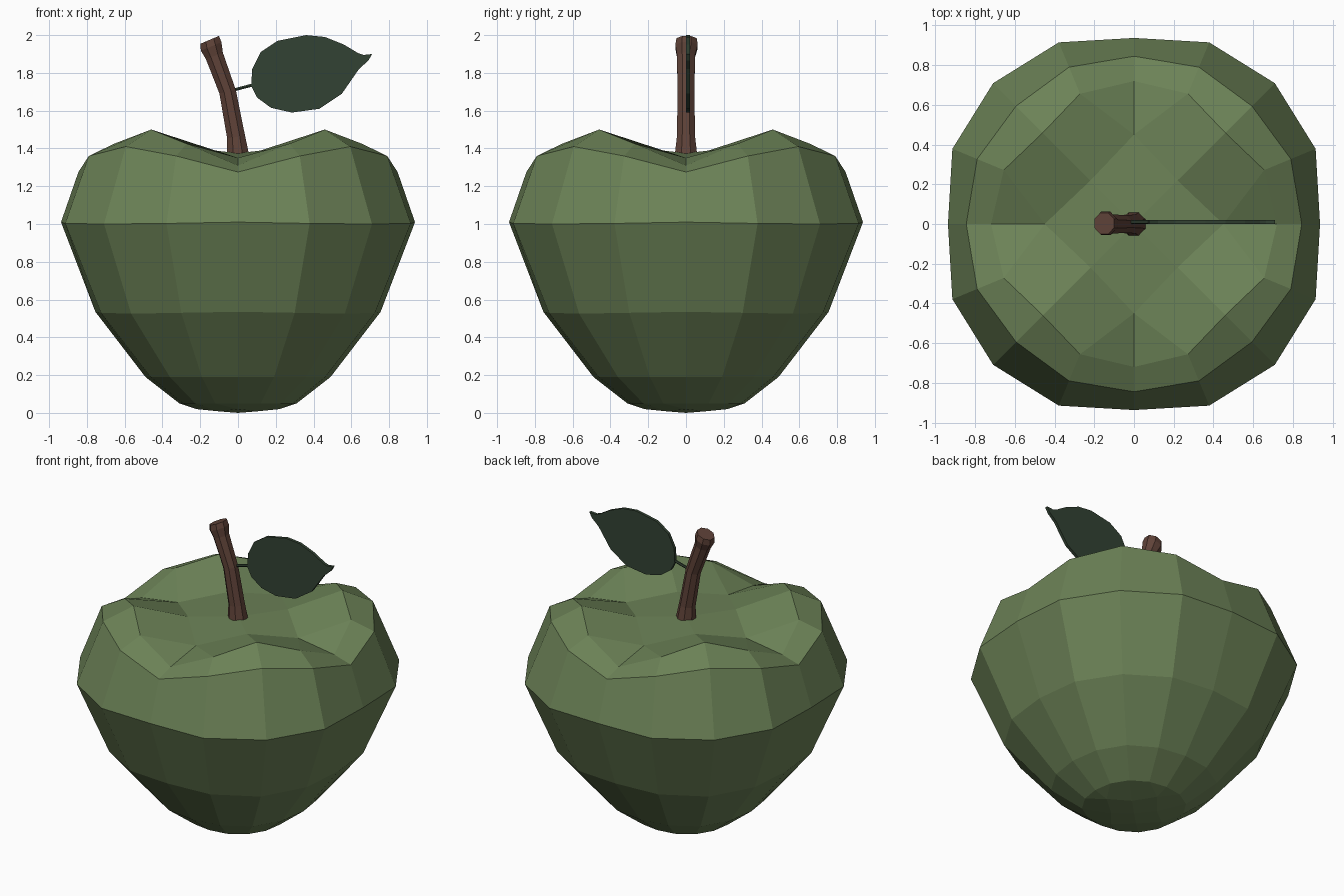
import bpy, bmesh
from math import sin, cos, pi, radians
from mathutils import Vector, Matrix

if "Cube" in bpy.data.objects:
    bpy.data.objects.remove(bpy.data.objects["Cube"])


def finish(bm, name, colour):
    bmesh.ops.recalc_face_normals(bm, faces=bm.faces[:])
    mesh = bpy.data.meshes.new(name)
    bm.to_mesh(mesh)
    bm.free()
    obj = bpy.data.objects.new(name, mesh)
    bpy.context.collection.objects.link(obj)
    mat = bpy.data.materials.new(name + "_colour")
    mat.diffuse_color = (*colour, 1)
    mat.use_nodes = True
    mat.node_tree.nodes["Principled BSDF"].inputs["Base Color"].default_value = mat.diffuse_color
    mesh.materials.append(mat)
    return obj


def bridge(bm, a, b):
    n = len(a)
    for i in range(n):
        bm.faces.new((a[i], a[(i + 1) % n], b[(i + 1) % n], b[i]))


def polar(bm, r, z, angle):
    return bm.verts.new((r * cos(angle), r * sin(angle), z))


def quad_cap(bm, ring, corner, mid, centre_z):
    """Close a 16-sided ring with a 4 x 4 quad grid, its corners on the axes."""
    c = [polar(bm, *corner, k * pi / 2) for k in range(4)]
    m = [polar(bm, *mid, k * pi / 2 + pi / 4) for k in range(4)]
    o = bm.verts.new((0, 0, centre_z))
    for k in range(4):
        j = 4 * k
        bm.faces.new((ring[j], ring[j + 1], c[k]))
        bm.faces.new((ring[j - 1], ring[j], c[k]))
        bm.faces.new((ring[j + 1], ring[j + 2], m[k], c[k]))
        bm.faces.new((ring[j + 2], ring[j + 3], c[(k + 1) % 4], m[k]))
        bm.faces.new((o, m[k - 1], c[k], m[k]))


# Apple body: each ring gives (radius, z) on the axis, at 22.5 and at 45 degrees
RINGS = [
    ((.31, .05), (.315, .05), (.32, .05)),
    ((.49, .19), (.50, .19), (.51, .19)),
    ((.755, .535), (.785, .53), (.80, .525)),
    ((.937, 1.01), (.99, 1.003), (1.003, 1.0)),
    ((.845, 1.275), (.855, 1.36), (.84, 1.41)),
    ((.72, 1.31), (.71, 1.425), (.65, 1.50)),
]
bm = bmesh.new()
rings = []
for spec in RINGS:
    rings.append([polar(bm, *spec[(0, 1, 2, 1)[i % 4]], i * pi / 8) for i in range(16)])
for a, b in zip(rings, rings[1:]):
    bridge(bm, a, b)
quad_cap(bm, rings[0], (.22, .02), (.14, .008), 0)
quad_cap(bm, rings[-1], (.45, 1.35), (.31, 1.40), 1.375)
finish(bm, "apple_body", (.15, .225, .095))


# Tapered tube along a path of (x, y, z, radius, tilt)
def tube(bm, path, sides):
    prev = None
    for x, y, z, r, tilt in path:
        rot = Matrix.Rotation(radians(tilt), 3, 'Y')
        ring = []
        for i in range(sides):
            a = 2 * pi * (i + .5) / sides
            ring.append(bm.verts.new(Vector((x, y, z)) + rot @ Vector((r * cos(a), r * sin(a), 0))))
        if prev:
            bridge(bm, prev, ring)
        else:
            bm.faces.new(ring)
        prev = ring
    bm.faces.new(prev)


# Stem: bent octagonal stalk
bm = bmesh.new()
tube(bm, [(0, 0, 1.36, .065, 0), (-.01, 0, 1.46, .052, -7), (-.055, 0, 1.70, .048, -13),
          (-.125, 0, 1.89, .052, -21), (-.142, .003, 1.94, .064, -23), (-.150, .003, 1.975, .058, -23)], 8)
finish(bm, "stem", (.115, .055, .04))

# Leaf: flat outline in the x-z plane with a small thickness
OUTLINE = [(.07, 1.73), (.075, 1.82), (.12, 1.91), (.21, 1.97), (.36, 2.0), (.46, 1.99),
           (.56, 1.95), (.635, 1.905), (.665, 1.895), (.71, 1.90), (.69, 1.865), (.64, 1.82),
           (.55, 1.69), (.43, 1.61), (.285, 1.59), (.175, 1.615), (.10, 1.67)]
bm = bmesh.new()
front = [bm.verts.new((x, 0, z)) for x, z in OUTLINE]
back = [bm.verts.new((x, .02, z)) for x, z in OUTLINE]
bm.faces.new(front)
bm.faces.new(back)
bridge(bm, front, back)
finish(bm, "leaf", (.032, .055, .033))

# Leaf stalk joining the leaf to the stem
bm = bmesh.new()
tube(bm, [(-.04, .01, 1.705, .009, 75), (.10, .01, 1.742, .009, 75)], 6)
finish(bm, "leaf_stalk", (.032, .055, .033))
